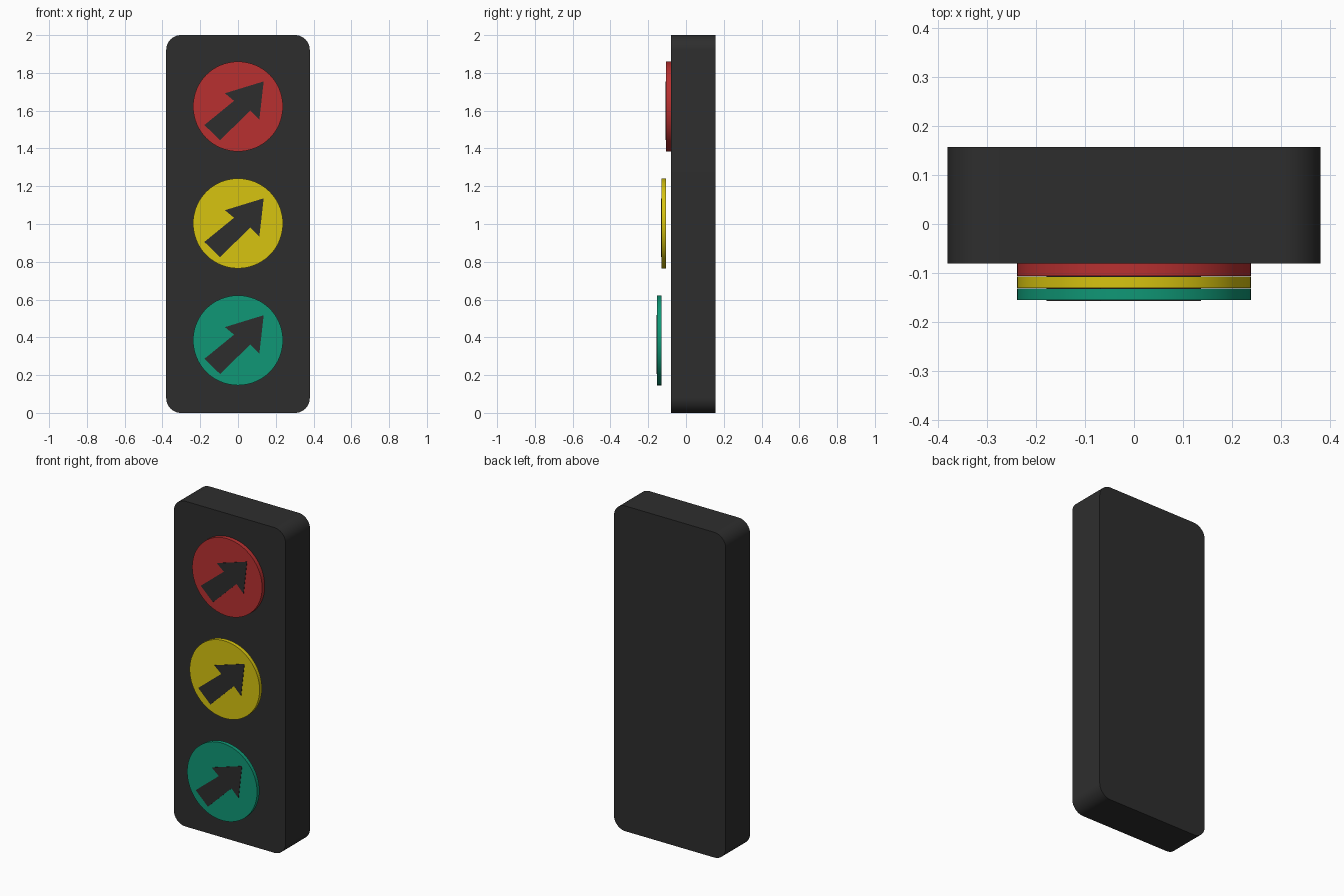
import bpy, bmesh, math

if "Cube" in bpy.data.objects:
    bpy.data.objects.remove(bpy.data.objects["Cube"])


def material(name, color):
    m = bpy.data.materials.new(name)
    m.diffuse_color = (*color, 1)
    m.use_nodes = True
    m.node_tree.nodes["Principled BSDF"].inputs["Base Color"].default_value = m.diffuse_color
    return m


def plate(name, outline, y_front, y_back, mat, smooth=True):
    """Extrude an (x, z) outline along y."""
    bm = bmesh.new()
    front = bm.faces.new([bm.verts.new((x, y_front, z)) for x, z in outline])
    ext = bmesh.ops.extrude_face_region(bm, geom=[front], use_keep_orig=True)
    verts = [v for v in ext["geom"] if isinstance(v, bmesh.types.BMVert)]
    bmesh.ops.translate(bm, verts=verts, vec=(0, y_back - y_front, 0))
    bmesh.ops.recalc_face_normals(bm, faces=bm.faces)
    me = bpy.data.meshes.new(name)
    bm.to_mesh(me)
    bm.free()
    me.materials.append(mat)
    ob = bpy.data.objects.new(name, me)
    bpy.context.collection.objects.link(ob)
    if smooth:
        bpy.ops.object.select_all(action='DESELECT')
        bpy.context.view_layer.objects.active = ob
        ob.select_set(True)
        bpy.ops.object.shade_smooth_by_angle(angle=math.radians(30))
    return ob


def arc(cx, cz, r, start, sweep, n):
    return [(cx + r * math.cos(start + sweep * i / n),
             cz + r * math.sin(start + sweep * i / n)) for i in range(n + 1)]


dark = material("dark_casing", (0.027, 0.027, 0.027))

# Casing with rounded corners
W, H, R = 0.38, 2.0, 0.078
corners = [(W - R, H - R), (R - W, H - R), (R - W, R), (W - R, R)]
outline = []
for i, (cx, cz) in enumerate(corners):
    outline += arc(cx, cz, R, i * math.pi / 2, math.pi / 2, 12)
plate("casing", outline, -0.08, 0.157, dark)

# Arrow outline relative to the lamp centre
arrow = [(-0.178, -0.098), (-0.095, -0.178), (0.065, -0.022), (0.113, -0.07),
         (0.136, 0.133), (-0.069, 0.07), (-0.02, 0.024)]
arrow[-1] = (-0.021, 0.03)

# Lamps, each stepped further forward, with a thin arrow on the face
lamps = [("red", 1.622, -0.1055, -0.08, (0.48, 0.03, 0.03)),
         ("yellow", 1.003, -0.130, -0.1065, (0.68, 0.55, 0.005)),
         ("green", 0.384, -0.1545, -0.131, (0.005, 0.31, 0.18))]
for name, z, front, back, color in lamps:
    disc = arc(0, z, 0.238, 0, 2 * math.pi, 64)[:-1]
    plate(name + "_lamp", disc, front, back, material(name, color))
    plate(name + "_arrow", [(x, z + dz) for x, dz in arrow],
          front - 0.0022, front + 0.002, dark, smooth=False)
